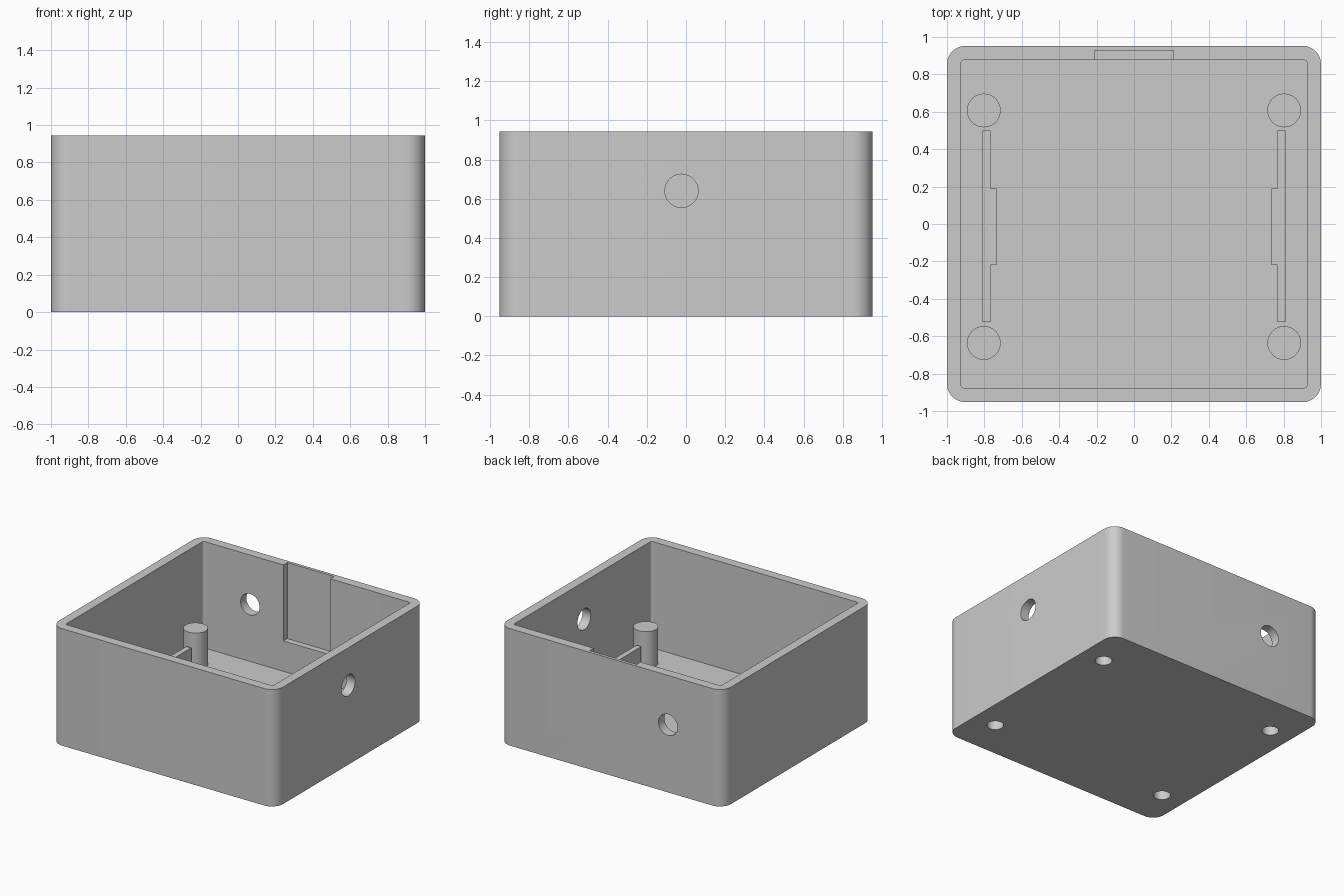
import bpy
import math
from mathutils import Matrix

cube = bpy.data.objects.get("Cube")
if cube:
    bpy.data.objects.remove(cube, do_unlink=True)

HALF_X, HALF_Y, HEIGHT = 1.0, 0.953, 0.943
WALL, FLOOR = 0.075, 0.085

grey = bpy.data.materials.new("plain grey")
grey.use_nodes = True
colour = (0.6, 0.6, 0.6, 1)
grey.diffuse_color = colour
grey.node_tree.nodes["Principled BSDF"].inputs["Base Color"].default_value = colour


def prism(name, points, z0, z1):
    """Extrude a counter-clockwise outline from z0 to z1."""
    n = len(points)
    verts = [(x, y, z) for z in (z0, z1) for x, y in points]
    faces = [list(range(n))[::-1], list(range(n, 2 * n))]
    faces += [(i, (i + 1) % n, n + (i + 1) % n, n + i) for i in range(n)]
    mesh = bpy.data.meshes.new(name)
    mesh.from_pydata(verts, [], faces)
    mesh.materials.append(grey)
    obj = bpy.data.objects.new(name, mesh)
    bpy.context.collection.objects.link(obj)
    return obj


def rounded_rect(hx, hy, r, steps=12):
    pts = []
    for q, (sx, sy) in enumerate(((1, 1), (-1, 1), (-1, -1), (1, -1))):
        for i in range(steps + 1):
            a = math.pi / 2 * (q + i / steps)
            pts.append((sx * (hx - r) + r * math.cos(a), sy * (hy - r) + r * math.sin(a)))
    return pts


def circle(x, y, r, n=48):
    return [(x + r * math.cos(2 * math.pi * i / n), y + r * math.sin(2 * math.pi * i / n))
            for i in range(n)]


def rect(x0, x1, y0, y1):
    return [(x0, y0), (x1, y0), (x1, y1), (x0, y1)]


def combine(target, tool, operation):
    """Apply a boolean and discard its tool."""
    tool.hide_render = True
    mod = target.modifiers.new(operation.lower(), "BOOLEAN")
    mod.operation, mod.solver, mod.object = operation, "EXACT", tool
    bpy.context.view_layer.objects.active = target
    bpy.ops.object.modifier_apply(modifier=mod.name)
    bpy.data.objects.remove(tool, do_unlink=True)


# Open box with rounded corners
case = prism("case", rounded_rect(HALF_X, HALF_Y, 0.1), 0, HEIGHT)
combine(case, prism("cavity", rounded_rect(HALF_X - WALL, HALF_Y - WALL, 0.02), FLOOR, 1.2),
        "DIFFERENCE")

# Recess in the inside of the back wall
combine(case, prism("recess", rect(-0.21, 0.21, 0.8, 0.928), 0.33, 1.2), "DIFFERENCE")

# Round openings through the back and the +x wall
for axis, place in (("X", (-0.507, 0.92, 0.545)), ("Y", (0.96, -0.023, 0.64))):
    drill = prism("drill", circle(0, 0, 0.085), -0.15, 0.15)
    drill.data.transform(Matrix.Translation(place) @ Matrix.Rotation(math.pi / 2, 4, axis))
    combine(case, drill, "DIFFERENCE")

for side in (-1, 1):
    # Stepped rib standing on the floor
    outline = [(0.767, -0.525), (0.81, -0.525), (0.81, 0.5), (0.767, 0.5),
               (0.767, 0.19), (0.735, 0.19), (0.735, -0.22), (0.767, -0.22)]
    if side < 0:
        outline = [(-x, y) for x, y in reversed(outline)]
    combine(case, prism("rib", outline, 0.05, 0.27), "UNION")
    # Posts with blind screw holes from below
    for y in (0.607, -0.636):
        combine(case, prism("post", circle(side * 0.803, y, 0.09), 0.05, 0.38), "UNION")
        combine(case, prism("screw_hole", circle(side * 0.803, y, 0.062), -0.1, 0.3),
                "DIFFERENCE")

bpy.ops.object.select_all(action="DESELECT")
case.select_set(True)
bpy.context.view_layer.objects.active = case
bpy.ops.object.shade_smooth_by_angle(angle=math.radians(30))
